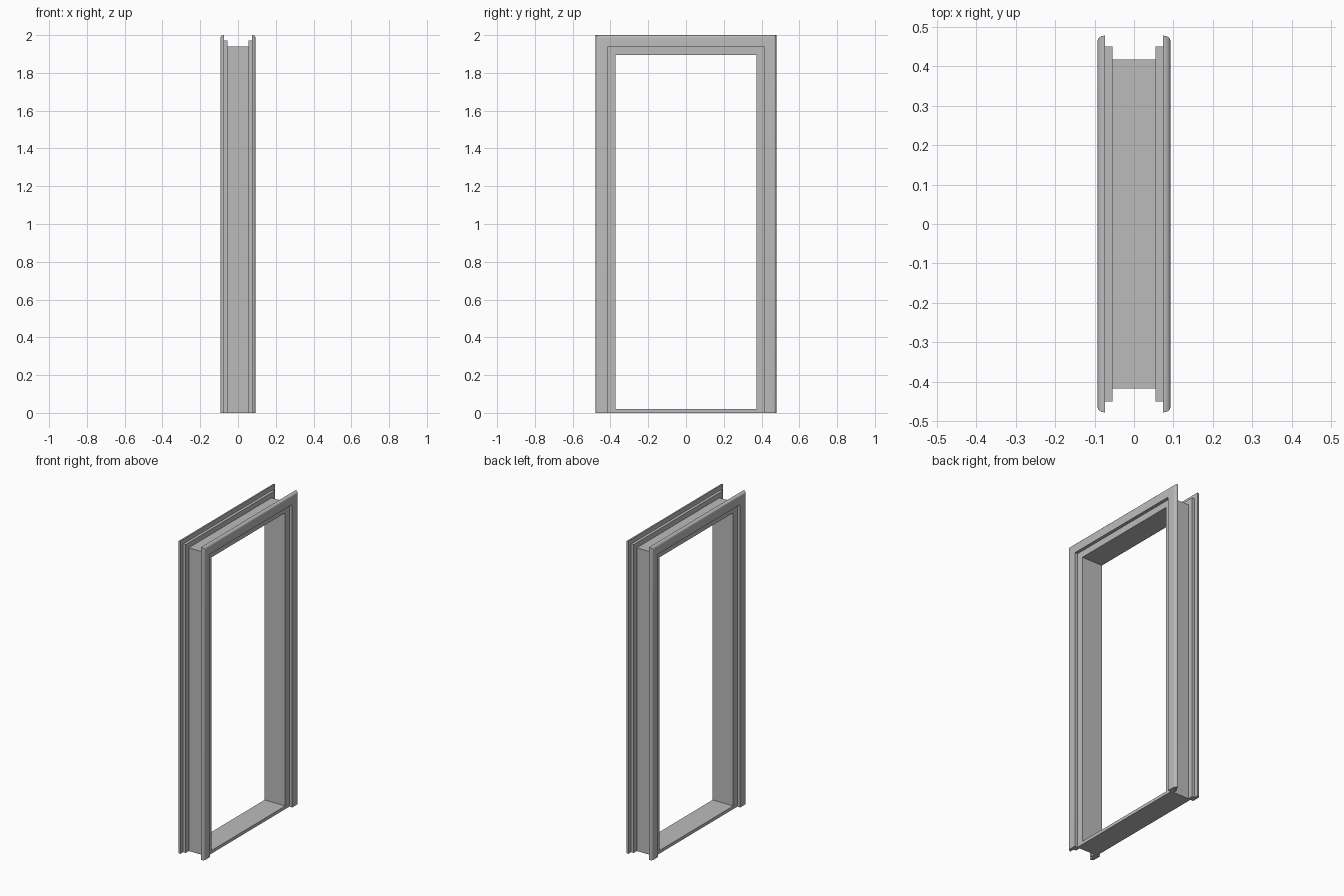
import bpy, bmesh, math

cube = bpy.data.objects.get("Cube")
if cube:
    bpy.data.objects.remove(cube, do_unlink=True)

grey = bpy.data.materials.new("plain grey")
grey.use_nodes = True
colour = (0.5, 0.5, 0.5, 1)
grey.diffuse_color = colour
grey.node_tree.nodes["Principled BSDF"].inputs["Base Color"].default_value = colour

RISE = 1.522  # height of a head edge above its half width


def finish(name, bm):
    bmesh.ops.recalc_face_normals(bm, faces=bm.faces)
    mesh = bpy.data.meshes.new(name)
    bm.to_mesh(mesh)
    bm.free()
    obj = bpy.data.objects.new(name, mesh)
    bpy.context.collection.objects.link(obj)
    mesh.materials.append(grey)
    bpy.ops.object.select_all(action="DESELECT")
    obj.select_set(True)
    bpy.context.view_layer.objects.active = obj
    bpy.ops.object.shade_smooth_by_angle(angle=math.radians(35))
    return obj


def sweep(name, profile, side=1):
    """Run a (half width, depth) profile up one leg, across the head and down."""
    bm = bmesh.new()
    rings = []
    for sign, top in ((-1, 0), (-1, 1), (1, 1), (1, 0)):
        rings.append([bm.verts.new((side * x, sign * w, top * (w + RISE)))
                      for w, x in profile])
    n = len(profile)
    for a, b in zip(rings, rings[1:]):
        for i in range(n):
            j = (i + 1) % n
            bm.faces.new((a[i], a[j], b[j], b[i]))
    bm.faces.new(rings[0])
    bm.faces.new(rings[-1])
    return finish(name, bm)


# Jamb lining the opening
sweep("jamb", [(0.373, -0.073), (0.373, 0.073), (0.418, 0.073), (0.418, -0.073)])

# Stepped casing with a rounded outer edge, on both faces of the wall
R = 0.016
arc = [(0.478 - R + R * math.sin(t), 0.093 - R + R * math.cos(t))
       for t in (math.pi / 2 * k / 5 for k in range(6))]
casing = [(0.415, 0.055), (0.415, 0.093)] + arc + [
    (0.478, 0.073), (0.45, 0.073), (0.45, 0.055)]
sweep("left_casing", casing)
sweep("right_casing", casing, -1)

# Thin sill between the legs
bm = bmesh.new()
bmesh.ops.create_cube(bm, size=1)
bmesh.ops.scale(bm, vec=(0.146, 0.746, 0.02), verts=bm.verts)
bmesh.ops.translate(bm, vec=(0, 0, 0.01), verts=bm.verts)
finish("sill", bm)
